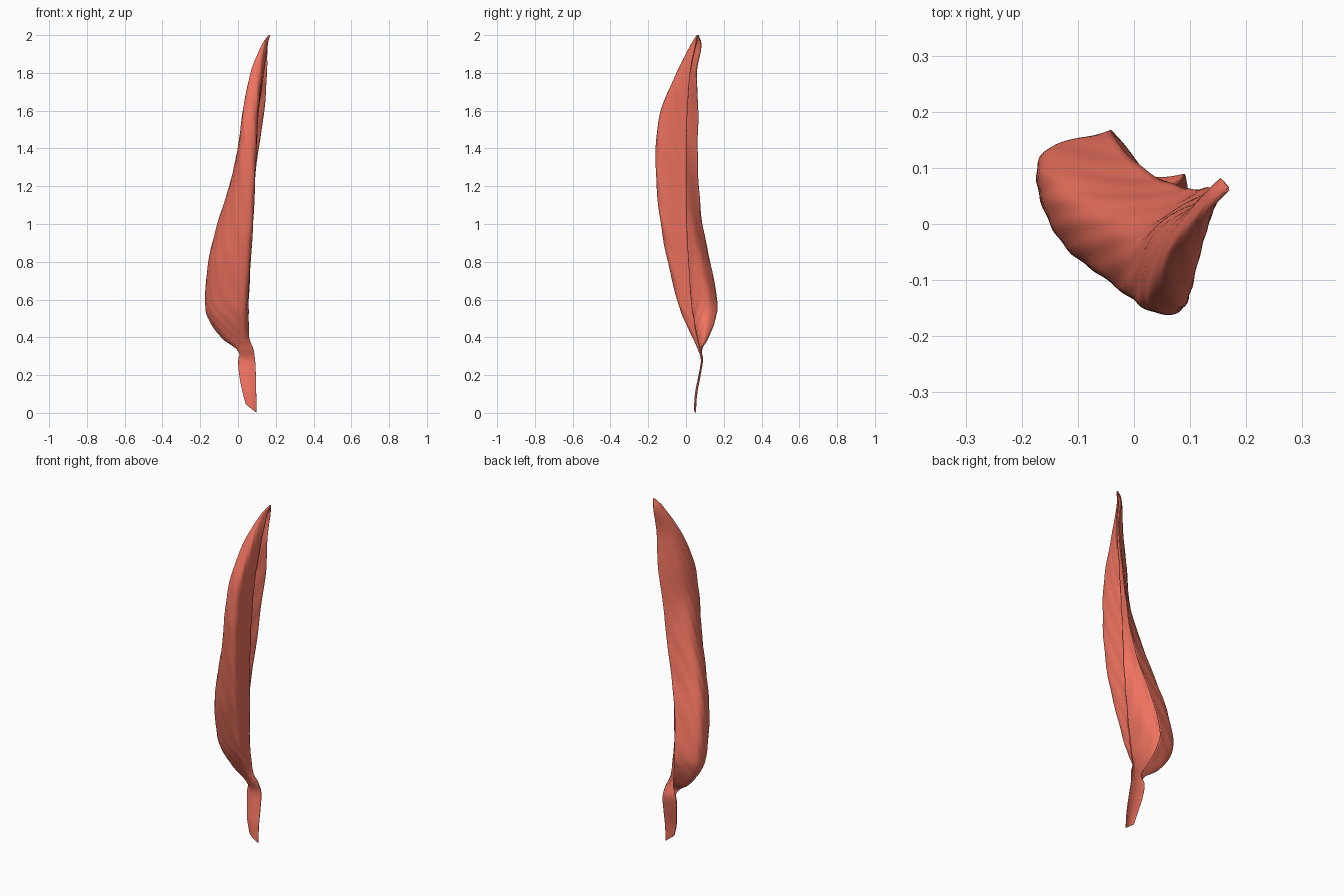
import bpy, bmesh, math
from mathutils import Vector


def spline(points, count):
    """Sample a Catmull-Rom curve through the points."""
    p = [Vector(q) for q in points]
    p = [p[0] * 2 - p[1]] + p + [p[-1] * 2 - p[-2]]
    spans = len(p) - 3
    out = []
    for k in range(count):
        u = spans * k / (count - 1)
        i = min(int(u), spans - 1)
        t = u - i
        a, b, c, d = p[i:i + 4]
        out.append(0.5 * (2 * b + (c - a) * t + (2 * a - 5 * b + 4 * c - d) * t * t
                          + (3 * b - a - 3 * c + d) * t ** 3))
    return out


def loft(name, rings, across, along, thickness, material, ripple=0.0):
    """Smooth open sheet through a stack of cross-sections."""
    rows = [spline(r, across) for r in rings]
    cols = [spline([r[j] for r in rows], along) for j in range(across)]
    bm = bmesh.new()
    grid = [[bm.verts.new(v) for v in col] for col in cols]
    for j in range(across - 1):
        for i in range(along - 1):
            bm.faces.new((grid[j][i], grid[j + 1][i], grid[j + 1][i + 1], grid[j][i + 1]))
    bmesh.ops.recalc_face_normals(bm, faces=bm.faces)
    bm.normal_update()
    # Fine slanted veins on the blade, fading out at both ends
    for j in range(across):
        for i in range(along):
            s, t = j / (across - 1), i / (along - 1)
            wave = math.sin(100 * t + 55 * s + 2 * math.sin(9 * s + 5 * t))
            fade = math.sin(math.pi * max(0.0, (t - 0.25) / 0.75))
            v = grid[j][i]
            v.co += v.normal * (ripple * wave * fade)
    mesh = bpy.data.meshes.new(name)
    bm.to_mesh(mesh)
    bm.free()
    obj = bpy.data.objects.new(name, mesh)
    bpy.context.collection.objects.link(obj)
    mesh.materials.append(material)
    for f in mesh.polygons:
        f.use_smooth = True
    solid = obj.modifiers.new("thickness", "SOLIDIFY")
    solid.thickness = thickness
    solid.offset = 0
    return obj


red = bpy.data.materials.new("leaf_red")
red.diffuse_color = (0.86, 0.17, 0.115, 1)

# Blade sections: height, then back edge, left bulge, front left, keel, free edge
sections = [
    (0.34, (0.02, 0.085), (-0.008, 0.078), (0.012, 0.066), (0.05, 0.064), (0.08, 0.075)),
    (0.40, (0.00, 0.118), (-0.083, 0.10), (-0.06, 0.055), (0.025, 0.037), (0.058, 0.06)),
    (0.50, (-0.03, 0.155), (-0.148, 0.118), (-0.125, 0.032), (0.02, -0.01), (0.055, 0.042)),
    (0.60, (-0.04, 0.163), (-0.163, 0.12), (-0.14, 0.01), (0.025, -0.045), (0.055, 0.028)),
    (0.80, (-0.015, 0.126), (-0.148, 0.08), (-0.115, -0.045), (0.045, -0.092), (0.065, 0.015)),
    (1.00, (0.035, 0.085), (-0.10, 0.035), (-0.07, -0.08), (0.066, -0.128), (0.072, 0.005)),
    (1.20, (0.08, 0.066), (-0.038, 0.00), (-0.015, -0.12), (0.08, -0.145), (0.079, 0.002)),
    (1.40, (0.108, 0.06), (0.010, -0.03), (0.015, -0.14), (0.09, -0.143), (0.09, 0.002)),
    (1.60, (0.138, 0.063), (0.045, -0.01), (0.033, -0.115), (0.098, -0.118), (0.108, 0.008)),
    (1.80, (0.152, 0.056), (0.09, 0.015), (0.07, -0.04), (0.115, -0.04), (0.135, 0.022)),
    (1.94, (0.155, 0.08), (0.132, 0.055), (0.125, 0.03), (0.135, 0.024), (0.152, 0.05)),
    (2.00, (0.168, 0.066), (0.166, 0.064), (0.164, 0.061), (0.166, 0.06), (0.169, 0.062)),
]
blade = [[(x, y, z) for x, y in pts] for z, *pts in sections]

# Stem ribbon: left x, right x, y, left z, right z
ribbon = [(0.042, 0.097, 0.05, 0.045, 0.002), (0.022, 0.096, 0.057, 0.12, 0.10),
          (0.007, 0.094, 0.075, 0.20, 0.20), (0.002, 0.09, 0.087, 0.28, 0.28)]
stem = [[(x0 + (x1 - x0) * k / 4, y - 0.006 * math.sin(math.pi * k / 4), z0 + (z1 - z0) * k / 4)
         for k in range(5)] for x0, x1, y, z0, z1 in ribbon]

# The stem flows into the blade as one sheet
loft("leaf_with_stem", stem + blade, 57, 340, 0.005, red, ripple=0.0013)
